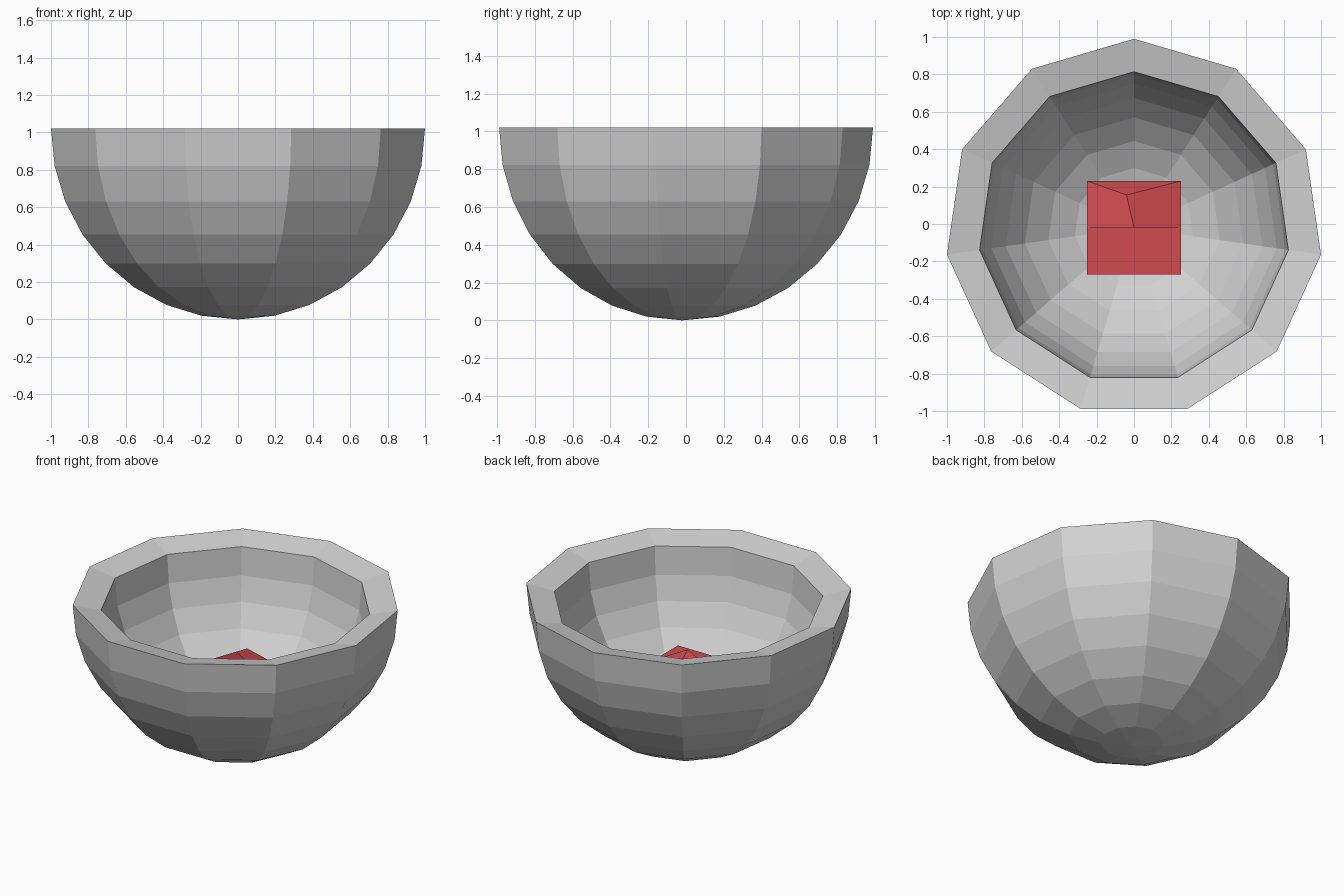
import bpy, bmesh, math

if "Cube" in bpy.data.objects:
    bpy.data.objects.remove(bpy.data.objects["Cube"])

SIDES = 11
CENTRE_Y = -0.02


def material(name, rgb):
    m = bpy.data.materials.new(name)
    m.diffuse_color = (*rgb, 1.0)
    m.use_nodes = True
    m.node_tree.nodes["Principled BSDF"].inputs["Base Color"].default_value = m.diffuse_color
    return m


def finish(name, bm, mat):
    bmesh.ops.recalc_face_normals(bm, faces=bm.faces[:])
    me = bpy.data.meshes.new(name)
    bm.to_mesh(me)
    bm.free()
    ob = bpy.data.objects.new(name, me)
    ob.location.y = CENTRE_Y
    me.materials.append(mat)
    bpy.context.collection.objects.link(ob)
    return ob


def quarter(radius, centre_z, height):
    """Quarter circle from just above the bottom pole up to the equator."""
    return [(radius * math.sin(a), centre_z - height * math.cos(a))
            for a in (math.radians(11.25 * i) for i in range(1, 9))]


grey = material("stone_grey", (0.64, 0.64, 0.64))
red = material("red", (0.64, 0.07, 0.08))

# Bowl: faceted outer shell, sloping rim and inner shell
outer = quarter(1.01, 1.02, 1.02)
inner = quarter(0.834, 0.955, 0.834)
inner[-1] = (0.834, 0.98)
profile = outer + inner[::-1]

bm = bmesh.new()
rings = []
for r, z in profile:
    ring = []
    for k in range(SIDES):
        a = math.pi / 2 + 2 * math.pi * k / SIDES
        ring.append(bm.verts.new((r * math.cos(a), r * math.sin(a), z)))
    rings.append(ring)
for lo, hi in zip(rings, rings[1:]):
    for k in range(SIDES):
        n = (k + 1) % SIDES
        bm.faces.new((lo[k], lo[n], hi[n], hi[k]))
for ring, z in ((rings[0], 0.0), (rings[-1], 0.955 - 0.834)):
    pole = bm.verts.new((0, 0, z))
    for k in range(SIDES):
        bm.faces.new((ring[k], ring[(k + 1) % SIDES], pole))
finish("bowl", bm, grey)

# Block in the bowl: flat front half, raised faceted back half
H = 0.25
bm = bmesh.new()
v = {n: bm.verts.new(p) for n, p in {
    "a": (-H, H, 0.45), "b": (H, H, 0.48),
    "c": (H, -H, 0.52), "d": (-H, -H, 0.52),
    "l": (-H, 0, 0.52), "r": (H, 0, 0.52),
    "q": (0, 0, 0.655), "p": (-0.04, 0.175, 0.60),
    "e": (-H, H, 0.13), "f": (H, H, 0.13),
    "g": (H, -H, 0.13), "h": (-H, -H, 0.13)}.items()}
for face in ("dcrl", "lrq", "lqpa", "qrbp", "apb",
             "efba", "hgcd", "edal", "fgcrb", "efgh"):
    if face == "edal":
        face = "ehdla"
    bm.faces.new([v[n] for n in face])
finish("block", bm, red)
